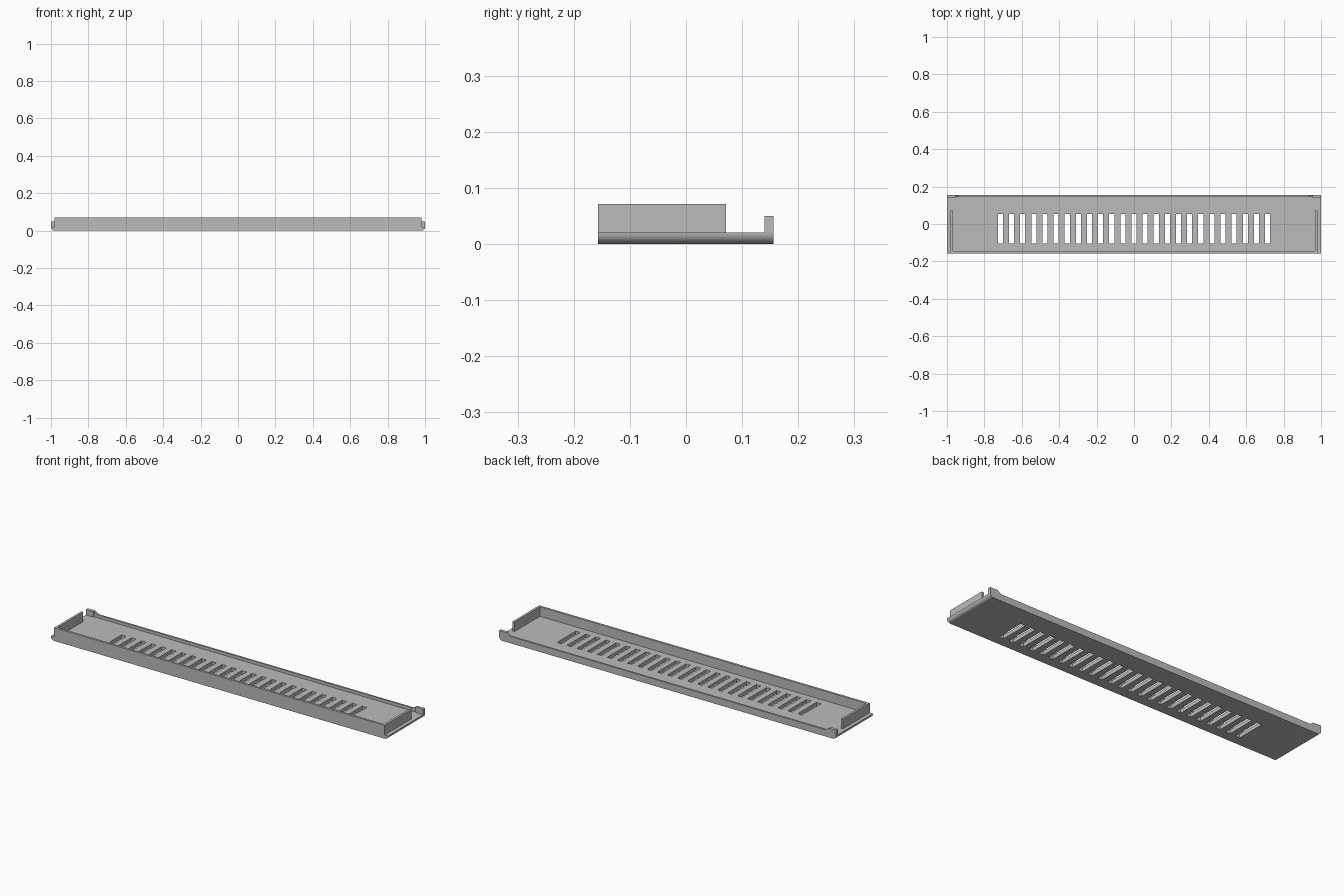
import bpy, bmesh, math
from mathutils import Vector

cube = bpy.data.objects.get("Cube")
if cube:
    bpy.data.objects.remove(cube, do_unlink=True)

grey = bpy.data.materials.new("plain_grey")
grey.use_nodes = True
COLOUR = (0.5, 0.5, 0.5, 1)
grey.diffuse_color = COLOUR
grey.node_tree.nodes["Principled BSDF"].inputs["Base Color"].default_value = COLOUR

FRONT, BACK, FLOOR = -0.157, 0.156, 0.02


def extrude(name, outlines, offset):
    """Closed outlines, each extruded along the offset, as one object."""
    bm = bmesh.new()
    for points in outlines:
        face = bm.faces.new([bm.verts.new(p) for p in points])
        top = bmesh.ops.extrude_face_region(bm, geom=[face])["geom"]
        moved = [v for v in top if isinstance(v, bmesh.types.BMVert)]
        bmesh.ops.translate(bm, verts=moved, vec=Vector(offset))
    bmesh.ops.recalc_face_normals(bm, faces=bm.faces)
    mesh = bpy.data.meshes.new(name)
    bm.to_mesh(mesh)
    bm.free()
    mesh.materials.append(grey)
    obj = bpy.data.objects.new(name, mesh)
    bpy.context.collection.objects.link(obj)
    return obj


def mirrored(half):
    """Complete a right-hand outline with its mirror image in x."""
    return half + [(-x, y, z) for x, y, z in reversed(half)]


# Floor plate with rounded lower end edges
steps = 8
arc = [(0.98 + FLOOR * math.sin(a), FRONT, FLOOR - FLOOR * math.cos(a))
       for a in (math.pi / 2 * i / steps for i in range(steps + 1))]
floor = extrude("floor_plate", [mirrored(arc)], (0, BACK - FRONT, 0))

# Row of drainage slots
slots = []
for i in range(-12, 13):
    x = i * 0.0595
    slots.append([(x - 0.0135, -0.105, -0.05), (x + 0.0135, -0.105, -0.05),
                  (x + 0.0135, 0.053, -0.05), (x - 0.0135, 0.053, -0.05)])
cutter = extrude("slot_cutter", slots, (0, 0, 0.15))
cutter.hide_render = True
cut = floor.modifiers.new("slots", "BOOLEAN")
cut.operation = "DIFFERENCE"
cut.solver = "EXACT"
cut.object = cutter
bpy.context.view_layer.objects.active = floor
floor.select_set(True)
bpy.ops.object.modifier_apply(modifier=cut.name)
bpy.data.objects.remove(cutter, do_unlink=True)
bpy.ops.object.shade_smooth_by_angle(angle=math.radians(30))

# Front wall with its two side returns
wall = [(0.98, FRONT, FLOOR), (0.98, 0.071, FLOOR),
        (0.968, 0.071, FLOOR), (0.968, FRONT + 0.012, FLOOR)]
extrude("front_and_side_walls", [mirrored(wall)], (0, 0, 0.051))

# Rear lip, lower between the raised ends
lip = [(1, BACK, FLOOR), (1, BACK, 0.05), (0.955, BACK, 0.05), (0.935, BACK, 0.036)]
extrude("rear_lip", [mirrored(lip)], (0, -0.01, 0))

# Thicker ears behind the raised ends of the lip
ears = [[(s * x, BACK - 0.01, z) for x, z in
         ((1, FLOOR), (1, 0.05), (0.955, 0.05), (0.955, FLOOR))] for s in (1, -1)]
extrude("rear_lip_ears", ears, (0, -0.006, 0))
